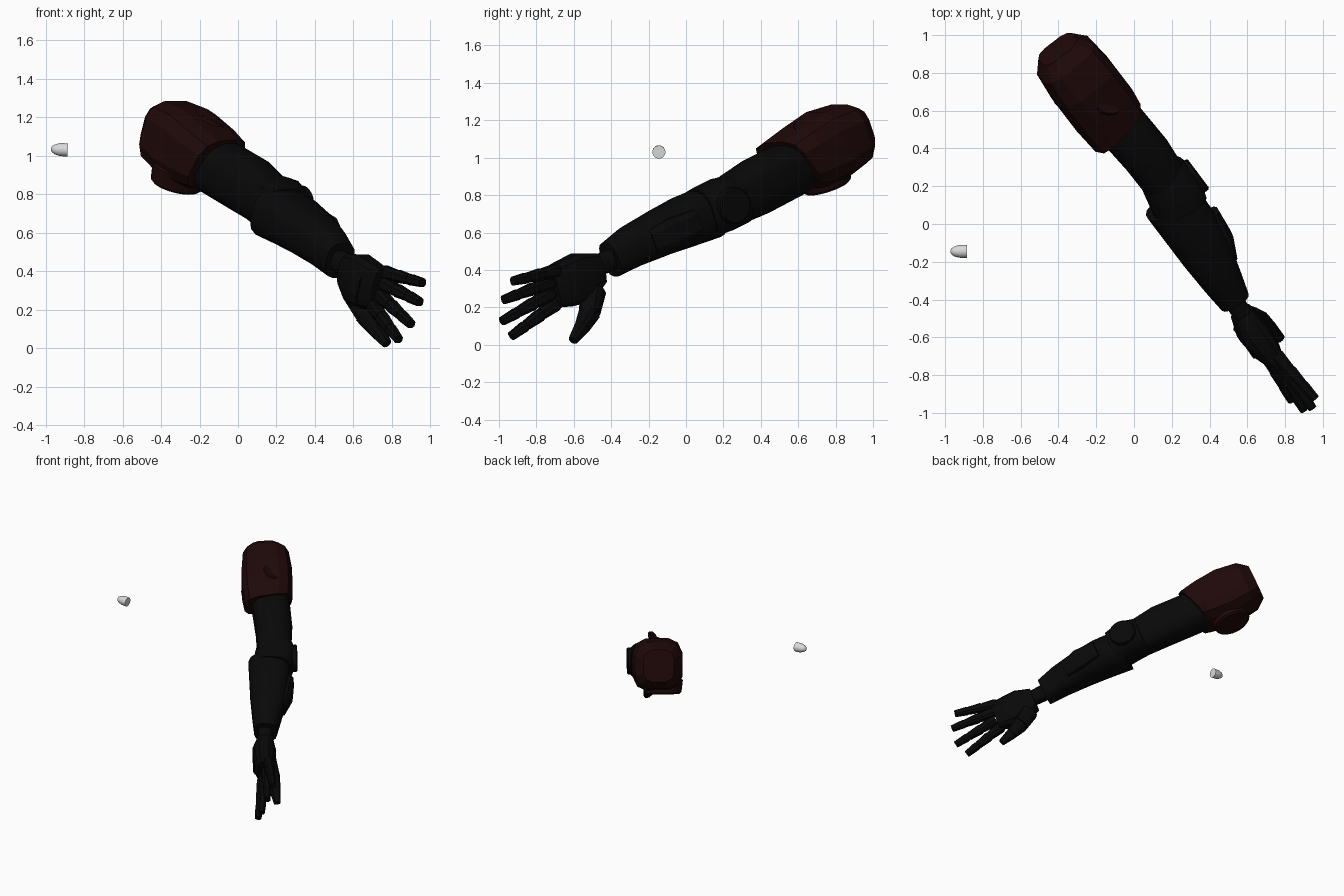
import bpy, bmesh, math
from mathutils import Vector

if "Cube" in bpy.data.objects:
    bpy.data.objects.remove(bpy.data.objects["Cube"])


def material(name, rgb):
    m = bpy.data.materials.new(name)
    m.use_nodes = True
    m.diffuse_color = (*rgb, 1)
    m.node_tree.nodes["Principled BSDF"].inputs["Base Color"].default_value = (*rgb, 1)
    return m


black = material("matte black", (0.0025, 0.0025, 0.0025))
red = material("dark red", (0.0135, 0.0025, 0.0025))
grey = material("light grey", (0.7, 0.7, 0.7))


def finish(bm, name, mat, angle):
    bmesh.ops.recalc_face_normals(bm, faces=bm.faces)
    me = bpy.data.meshes.new(name)
    bm.to_mesh(me)
    bm.free()
    me.materials.append(mat)
    ob = bpy.data.objects.new(name, me)
    bpy.context.collection.objects.link(ob)
    bpy.ops.object.select_all(action="DESELECT")
    ob.select_set(True)
    bpy.context.view_layer.objects.active = ob
    if angle:
        bpy.ops.object.shade_smooth_by_angle(angle=math.radians(angle))
    return ob


def loft(name, stations, mat, sides=16, power=0.75, angle=32, skew=(0, 0)):
    """Skin rounded-box rings; station = centre, half width, half height.
    skew slants the last ring across its width and height."""
    bm = bmesh.new()
    d = (Vector(stations[-1][0]) - Vector(stations[0][0])).normalized()
    n = Vector((0, 0, 1)).cross(d).normalized()
    u = d.cross(n)
    rings = []
    for k, (c, w, h) in enumerate(stations):
        ring = []
        for i in range(sides):
            a = math.tau * (i + 0.5) / sides
            px = math.copysign(abs(math.cos(a)) ** power, math.cos(a))
            py = math.copysign(abs(math.sin(a)) ** power, math.sin(a))
            p = Vector(c) + n * px * w + u * py * h
            if k == len(stations) - 1:
                p += d * (px * skew[0] + py * skew[1])
            ring.append(bm.verts.new(p))
        rings.append(ring)
    for a, b in zip(rings, rings[1:]):
        for i in range(sides):
            j = (i + 1) % sides
            bm.faces.new((a[i], a[j], b[j], b[i]))
    bm.faces.new(rings[0])
    bm.faces.new(rings[-1])
    return finish(bm, name, mat, angle)


def disc(name, centre, axis, radius, depth, mat, top=1.0):
    """Cylinder with a slightly bevelled rim, or a tapered one."""
    bm = bmesh.new()
    bmesh.ops.create_cone(bm, cap_ends=True, segments=28, radius1=radius,
                          radius2=radius * top, depth=depth)
    rims = [e for e in bm.edges if abs(e.verts[0].co.z - e.verts[1].co.z) < 1e-5]
    bmesh.ops.bevel(bm, geom=rims, offset=radius * 0.08, segments=1, affect="EDGES")
    rot = Vector((0, 0, 1)).rotation_difference(Vector(axis)).to_matrix()
    for v in bm.verts:
        v.co = rot @ v.co + Vector(centre)
    return finish(bm, name, mat, 30)


# Shoulder armour: faceted shell, underside cup and round top boss
axis = Vector((0.56, -0.73, -0.38)).normalized()
core = Vector((-0.27, 0.75, 1.065))
shell = [(-0.24, 0.115, 0.12), (-0.165, 0.172, 0.172), (0, 0.188, 0.197),
         (0.17, 0.188, 0.178), (0.28, 0.175, 0.155)]
loft("shoulder_shell", [(core + axis * s, w, h) for s, w, h in shell], red,
     sides=12, power=0.62, angle=0, skew=(-0.03, 0.05))
disc("shoulder_lower_cup", (-0.31, 0.74, 0.895), (-0.23, 0.3, -0.92), 0.15, 0.11, red, 0.9)
disc("shoulder_top_boss", (-0.135, 0.675, 1.155), (0.42, 0.05, 0.9), 0.10, 0.05, red)

# Upper arm
loft("upper_arm", [((-0.20, 0.67, 0.99), 0.11, 0.12), ((-0.10, 0.56, 0.94), 0.14, 0.15),
                   ((0.06, 0.375, 0.845), 0.135, 0.153), ((0.17, 0.22, 0.76), 0.125, 0.135)], black)

# Elbow sleeve and round side joint
loft("elbow_sleeve", [((0.14, 0.28, 0.78), 0.13, 0.135), ((0.205, 0.195, 0.75), 0.155, 0.145),
                      ((0.25, 0.08, 0.70), 0.148, 0.138)], black)
disc("elbow_joint", (0.225, 0.18, 0.745), (0.8, 0.6, 0), 0.10, 0.29, black)

# Forearm with its outer plate, and wrist
loft("forearm", [((0.20, 0.115, 0.705), 0.155, 0.142), ((0.295, -0.015, 0.655), 0.152, 0.137),
                 ((0.375, -0.14, 0.60), 0.14, 0.125), ((0.465, -0.295, 0.525), 0.11, 0.112),
                 ((0.53, -0.405, 0.455), 0.085, 0.098)], black)
loft("forearm_side_plate", [((0.41, 0.06, 0.66), 0.04, 0.07), ((0.475, -0.07, 0.60), 0.05, 0.085),
                            ((0.515, -0.18, 0.55), 0.03, 0.07)], black, sides=8, power=0.6, angle=0)
loft("wrist", [((0.51, -0.38, 0.465), 0.055, 0.06), ((0.59, -0.50, 0.41), 0.05, 0.055)], black)

# Hand
loft("palm", [((0.57, -0.47, 0.405), 0.062, 0.09), ((0.625, -0.56, 0.36), 0.088, 0.137),
              ((0.69, -0.65, 0.325), 0.078, 0.128), ((0.74, -0.715, 0.305), 0.052, 0.114)],
     black, sides=12, power=0.65)
loft("hand_back_plate", [((0.56, -0.55, 0.37), 0.035, 0.07), ((0.65, -0.68, 0.31), 0.035, 0.08)],
     black, sides=8, power=0.6, angle=0)

# Fingers: three tapered segments from knuckle to tip
fingers = {"little": ((0.75, -0.69, 0.395), (0.96, -0.925, 0.34)),
           "ring": ((0.76, -0.72, 0.335), (0.945, -0.975, 0.24)),
           "middle": ((0.74, -0.72, 0.275), (0.90, -0.985, 0.125)),
           "index": ((0.70, -0.69, 0.225), (0.835, -0.935, 0.045))}
for name, ends in fingers.items():
    base, tip = map(Vector, ends)
    for k in range(3):
        a = base.lerp(tip, k / 3 - 0.02)
        b = base.lerp(tip, (k + 1) / 3)
        r = 0.040 - 0.005 * k
        loft(f"{name}_finger_{k + 1}", [(a, r * 0.8, r * 0.8), (a.lerp(b, 0.2), r, r),
                                        (b, r * 0.8, r * 0.8)], black, sides=8)

# Thumb
thumb = [((0.605, -0.495, 0.29), 0.066), ((0.665, -0.515, 0.175), 0.056),
         ((0.72, -0.555, 0.095), 0.04), ((0.775, -0.605, 0.022), 0.024)]
for k, ((a, ra), (b, rb)) in enumerate(zip(thumb, thumb[1:])):
    loft(f"thumb_{k + 1}", [(a, ra, ra), (b, rb, rb)], black, sides=10)

# Small floating domed slug, flat end toward +x
slug = [(-0.885, 0.035), (-0.925, 0.034), (-0.95, 0.027), (-0.966, 0.017), (-0.972, 0.006)]
loft("floating_slug", [((x, -0.145, 1.03 - (x + 0.885) * 0.06), r, r) for x, r in slug],
     grey, sides=20, power=1.0, angle=40)
